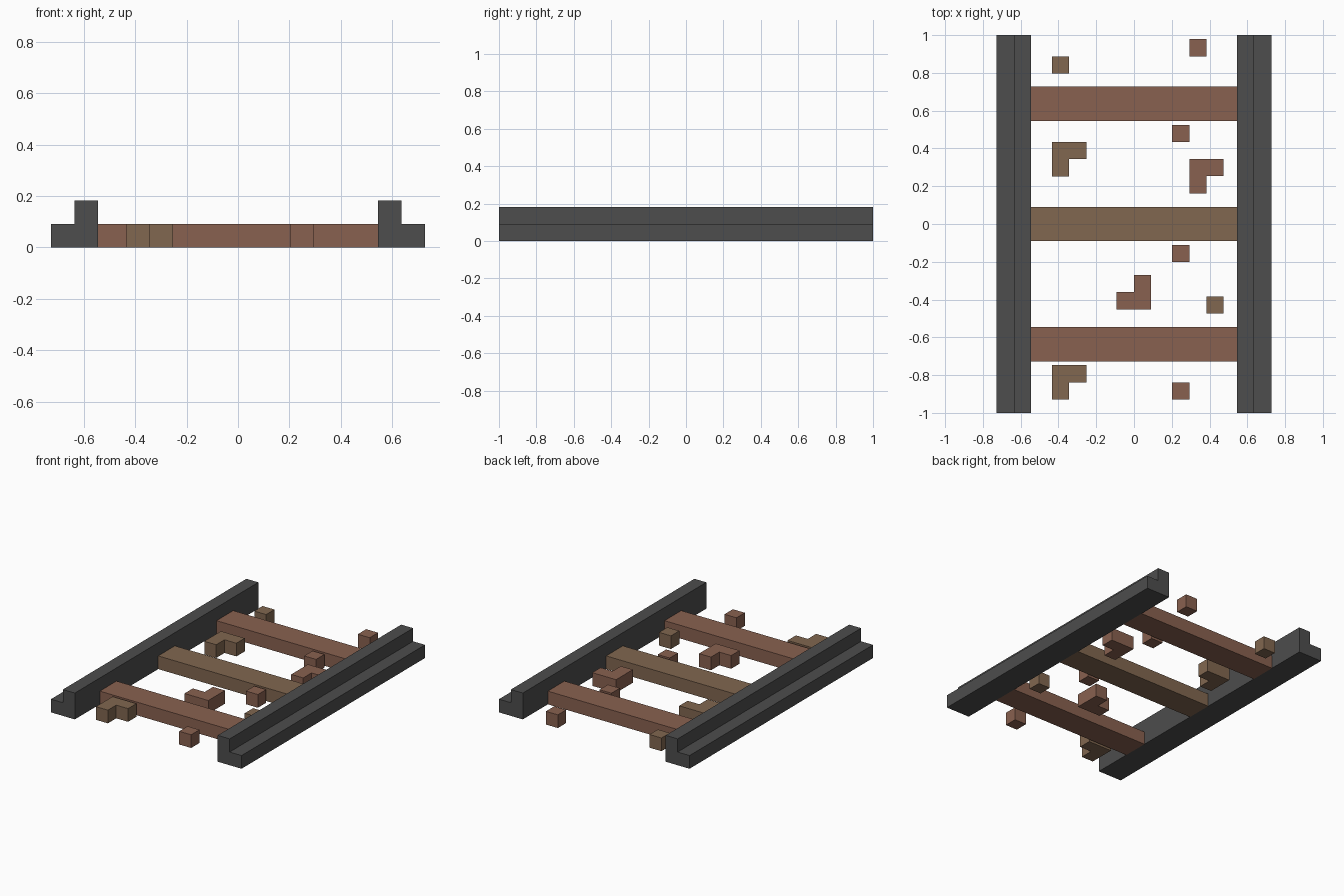
import bpy, bmesh
from mathutils import Vector

if "Cube" in bpy.data.objects:
    bpy.data.objects.remove(bpy.data.objects["Cube"])

U = 1 / 11  # block size


def material(name, rgb):
    m = bpy.data.materials.new(name)
    m.diffuse_color = (*rgb, 1)
    m.use_nodes = True
    m.node_tree.nodes["Principled BSDF"].inputs["Base Color"].default_value = m.diffuse_color
    return m


IRON = material("dark_iron", (0.075, 0.075, 0.075))
RED = material("red_wood", (0.25, 0.12, 0.08))
TAN = material("tan_wood", (0.22, 0.135, 0.08))


def prism(name, profile, sweep, mat):
    """Extrude a flat profile (3D points) along the sweep vector."""
    bm = bmesh.new()
    face = bm.faces.new([bm.verts.new(p) for p in profile])
    out = bmesh.ops.extrude_face_region(bm, geom=[face])["geom"]
    bmesh.ops.translate(bm, vec=Vector(sweep),
                        verts=[g for g in out if isinstance(g, bmesh.types.BMVert)])
    bmesh.ops.recalc_face_normals(bm, faces=bm.faces)
    me = bpy.data.meshes.new(name)
    bm.to_mesh(me)
    bm.free()
    me.materials.append(mat)
    obj = bpy.data.objects.new(name, me)
    bpy.context.collection.objects.link(obj)
    return obj


# Rails: stepped profile swept along y, mirrored left/right
STEP = [(6, 0), (8, 0), (8, 1), (7, 1), (7, 2), (6, 2)]
for side, name in ((-1, "left_rail"), (1, "right_rail")):
    prism(name, [(side * x * U, -1, z * U) for x, z in STEP], (0, 2, 0), IRON)


def slab(name, outline, mat):
    prism(name, [(x, y, 0) for x, y in outline], (0, 0, U), mat)


# Sleepers between the rails
for name, y, mat in (("front_sleeper", -7, RED), ("middle_sleeper", 0, TAN), ("back_sleeper", 7, RED)):
    slab(name, [(x * U, (y + d) * U) for x, d in ((-6, -1), (6, -1), (6, 1), (-6, 1))], mat)

# Loose chips: single blocks and three-block corners, placed by lower-left corner
BLOCK = [(0, 0), (1, 0), (1, 1), (0, 1)]
CORNER = [(0, 0), (1, 0), (1, 1), (2, 1), (2, 2), (0, 2)]
CORNER_TURNED = [(2 - x, 2 - y) for x, y in CORNER]
CHIPS = [
    (BLOCK, -0.434, 0.797, TAN),
    (BLOCK, 0.293, 0.888, RED),
    (BLOCK, 0.202, 0.433, RED),
    (BLOCK, 0.202, -0.202, RED),
    (BLOCK, 0.384, -0.475, TAN),
    (BLOCK, 0.202, -0.929, RED),
    (CORNER, -0.434, 0.252, TAN),
    (CORNER, 0.293, 0.162, RED),
    (CORNER, -0.434, -0.929, TAN),
    (CORNER_TURNED, -0.092, -0.452, RED),
]
for i, (shape, x0, y0, mat) in enumerate(CHIPS, 1):
    slab(f"loose_chip_{i}", [(x0 + x * U, y0 + y * U) for x, y in shape], mat)
